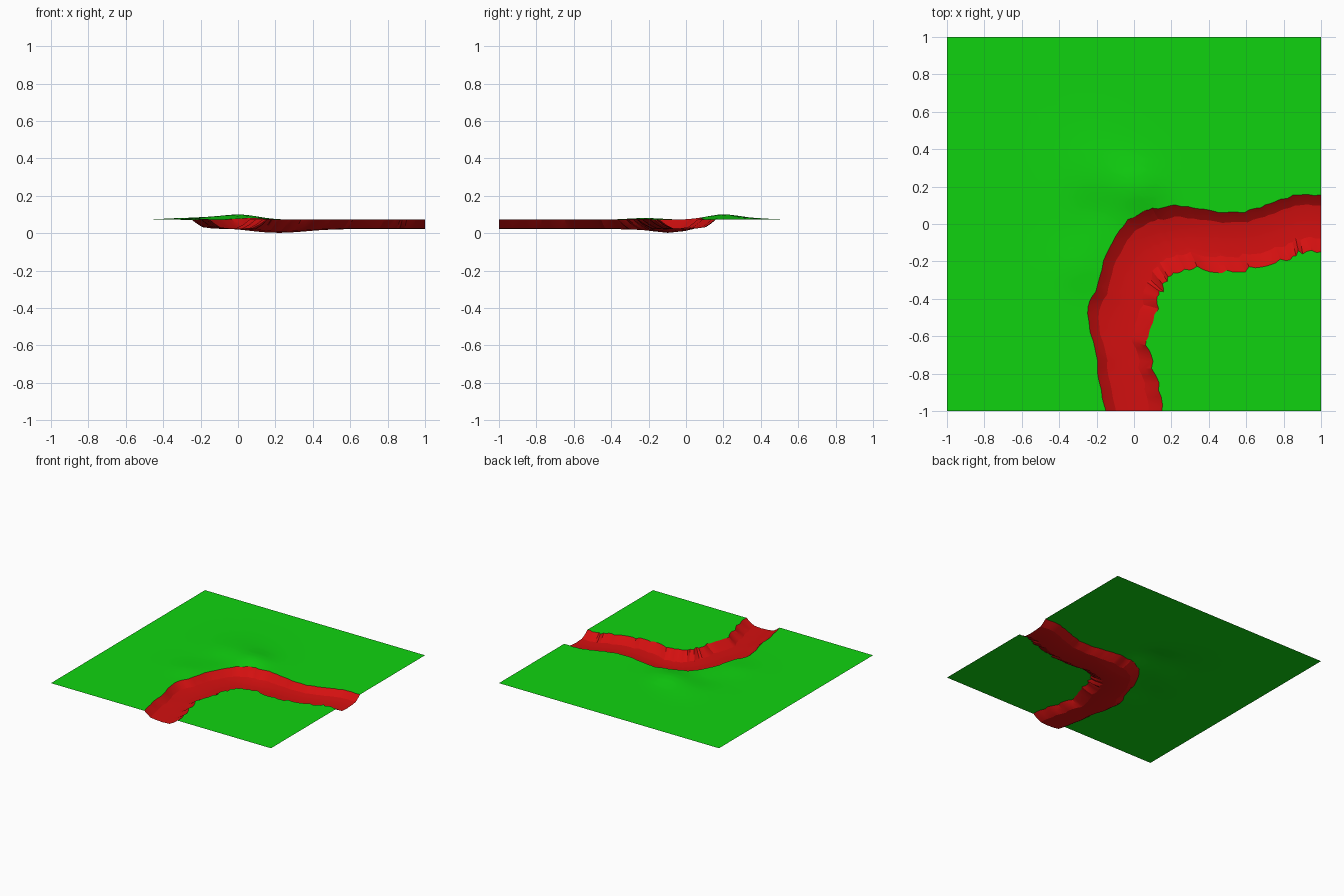
import bpy, math, random
from mathutils import Vector

random.seed(4)
cube = bpy.data.objects.get("Cube")
if cube:
    bpy.data.objects.remove(cube, do_unlink=True)

LEVEL = 0.072
STEPS = 4          # stations between neighbouring bank points


def material(name, color):
    mat = bpy.data.materials.new(name)
    mat.use_nodes = True
    mat.diffuse_color = color
    mat.node_tree.nodes["Principled BSDF"].inputs["Base Color"].default_value = color
    return mat


def ground_height(x, y):
    """Flat land with a few low mounds on the outside of the bend."""
    mounds = [(0.02, 0.2, 0.025, 0.09), (-0.18, 0.26, 0.013, 0.13),
              (-0.3, -0.22, 0.009, 0.09), (-0.22, 0.08, -0.006, 0.07)]
    z = LEVEL
    for cx, cy, height, width in mounds:
        z += height * math.exp(-((x - cx) ** 2 + (y - cy) ** 2) / (2 * width ** 2))
    return z


def smooth_line(points):
    """Catmull-Rom line through the points."""
    pts = [Vector(p) for p in points]
    pts = [2 * pts[0] - pts[1]] + pts + [2 * pts[-1] - pts[-2]]
    line = []
    for a, b, c, d in zip(pts, pts[1:], pts[2:], pts[3:]):
        for k in range(STEPS):
            t = k / STEPS
            line.append(0.5 * (2 * b + (c - a) * t + (2 * a - 5 * b + 4 * c - d) * t ** 2
                               + (3 * b - a - 3 * c + d) * t ** 3))
    return line + [pts[-2]]


def ragged(line, other, amount):
    """Shift the inner stations of a bank towards or away from the other bank."""
    for i in range(1, len(line) - 1):
        line[i] += (other[i] - line[i]).normalized() * random.uniform(-amount, amount)


def sheet(name, rows, mat):
    """Surface through equally long rows of points."""
    n = len(rows[0])
    faces = [(i * n + j, i * n + j + 1, (i + 1) * n + j + 1, (i + 1) * n + j)
             for i in range(len(rows) - 1) for j in range(n - 1)]
    mesh = bpy.data.meshes.new(name)
    mesh.from_pydata([p for row in rows for p in row], [], faces)
    mesh.materials.append(mat)
    obj = bpy.data.objects.new(name, mesh)
    bpy.context.collection.objects.link(obj)
    bpy.ops.object.select_all(action='DESELECT')
    obj.select_set(True)
    bpy.context.view_layer.objects.active = obj
    bpy.ops.object.shade_smooth_by_angle(angle=math.radians(20))
    return obj


def on_ground(p):
    return (p.x, p.y, ground_height(p.x, p.y))


grass = material("grass green", (0.005, 0.65, 0.005, 1))
bed = material("channel red", (0.65, 0.005, 0.005, 1))

# Both banks of the channel, from the front edge to the left edge
outer = smooth_line([(-.15, -1), (-.18, -.85), (-.21, -.68), (-.245, -.48),
                     (-.21, -.36), (-.16, -.2), (-.08, -.03), (.02, .05),
                     (.1, .08), (.22, .1), (.35, .085), (.48, .06),
                     (.62, .07), (.73, .11), (.85, .15), (1, .155)])
inner = smooth_line([(.15, -1), (.13, -.85), (.08, -.7), (.07, -.6),
                     (.12, -.45), (.14, -.38), (.16, -.33), (.2, -.28),
                     (.27, -.24), (.37, -.24), (.5, -.255), (.62, -.24),
                     (.73, -.205), (.83, -.18), (.9, -.15), (1, -.15)])
ragged(outer, inner, 0.007)
ragged(inner, outer, 0.014)
last = len(outer) - 1

# Channel: steep outer wall, flat bed, gentler inner wall
profile = [(0, 1), (.08, .6), (.18, .2), (.32, .08), (.55, 0), (.76, .08), (.88, .45), (1, 1)]
rows = []
for a, b in zip(outer, inner):
    row = []
    for across, rise in profile:
        p = a.lerp(b, across)
        floor = 0.022 - 0.02 * math.exp(-((p.x - 0.22) ** 2 + (p.y + 0.1) ** 2) / 0.04)
        row.append((p.x, p.y, floor + (ground_height(p.x, p.y) - floor) * rise))
    rows.append(row[::-1])
sheet("channel", rows[::-1], bed)

# Outer ground: from the bank to the right and back edges of the tile
rows = []
for i, a in enumerate(outer):
    s = 4 * i / last
    rim = Vector((-1, s - 1)) if s <= 2 else Vector((s - 3, 1))
    rows.append([on_ground(a.lerp(rim, (k / 14) ** 1.5)) for k in range(15)])
sheet("outer_ground", rows[::-1], grass)

# Inner ground: fan from the bank to the front left corner
corner = Vector((1, -1))
mesh = bpy.data.meshes.new("inner_ground")
verts = [on_ground(p) for p in inner] + [on_ground(corner)]
mesh.from_pydata(verts, [], [(i + 1, i, last + 1) for i in range(last)])
mesh.materials.append(grass)
bpy.context.collection.objects.link(bpy.data.objects.new("inner_ground", mesh))
